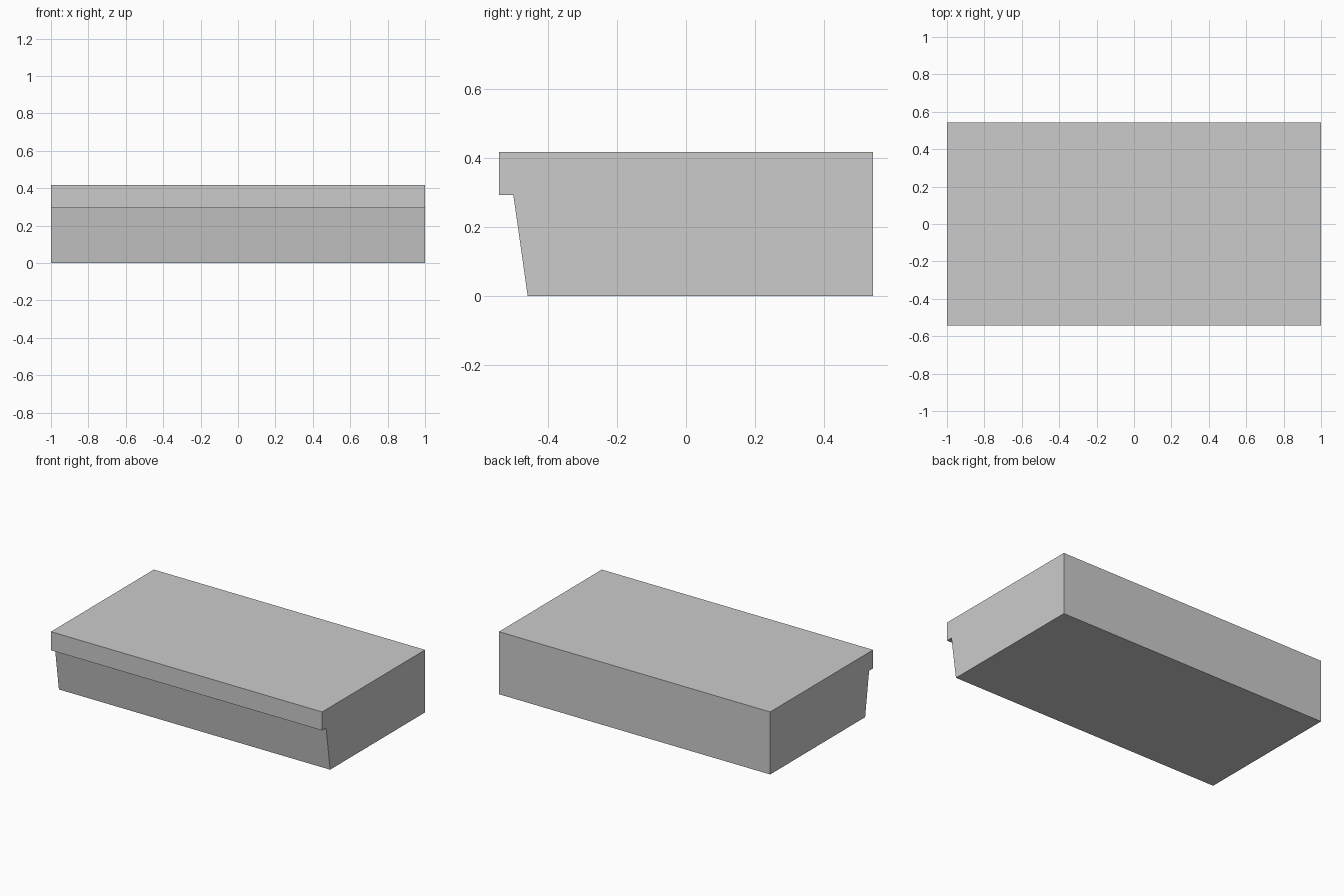
import bpy, bmesh

if "Cube" in bpy.data.objects:
    bpy.data.objects.remove(bpy.data.objects["Cube"])

# Side profile (y, z): block with overhanging front lip and sloped riser
profile = [(-0.4583, 0), (0.5417, 0), (0.5417, 0.4167),
           (-0.5417, 0.4167), (-0.5417, 0.2930), (-0.5, 0.2930)]

# Extrude the profile across the full width
bm = bmesh.new()
face = bm.faces.new([bm.verts.new((-1, y, z)) for y, z in profile])
ext = bmesh.ops.extrude_face_region(bm, geom=[face])
verts = [g for g in ext["geom"] if isinstance(g, bmesh.types.BMVert)]
bmesh.ops.translate(bm, verts=verts, vec=(2, 0, 0))
bmesh.ops.recalc_face_normals(bm, faces=bm.faces)

mesh = bpy.data.meshes.new("stair_step")
bm.to_mesh(mesh)
bm.free()
bpy.context.collection.objects.link(bpy.data.objects.new("stair_step", mesh))
